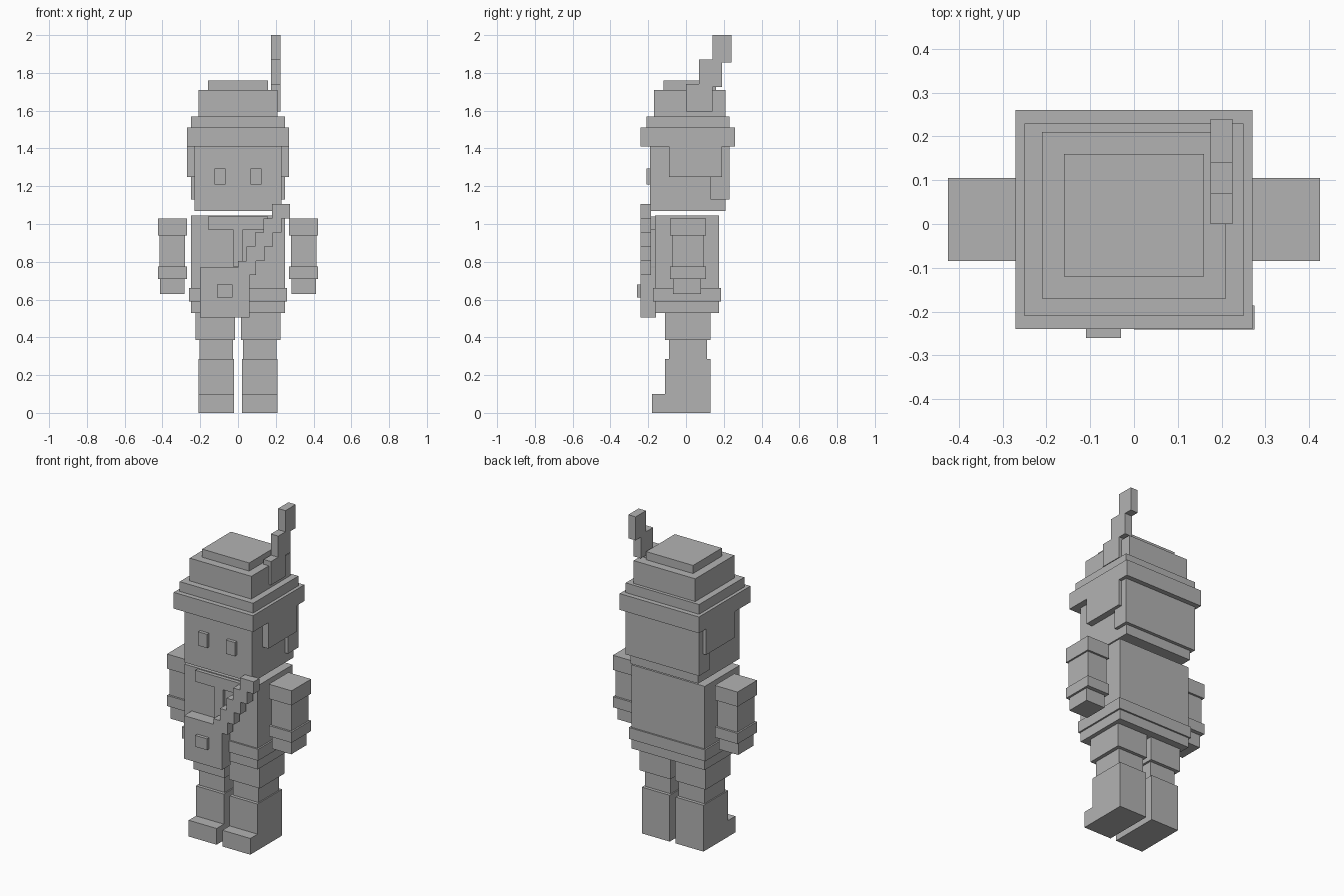
import bpy

default_cube = bpy.data.objects.get("Cube")
if default_cube:
    bpy.data.objects.remove(default_cube, do_unlink=True)

grey = bpy.data.materials.new("plain grey")
grey.use_nodes = True
grey.diffuse_color = (.45, .45, .45, 1)
shader = next(node for node in grey.node_tree.nodes if node.type == "BSDF_PRINCIPLED")
shader.inputs["Base Color"].default_value = grey.diffuse_color


def block(name, bottom, width, depth, height, x=0, y=0):
    """Add a block standing at the height bottom; return the height of its top."""
    top = bottom + height
    bpy.ops.mesh.primitive_cube_add(size=1, location=(x, y, (bottom + top) / 2))
    part = bpy.context.object
    part.name = name
    part.scale = (width, depth, height)
    bpy.ops.object.transform_apply(location=False, rotation=False, scale=True)
    part.data.materials.append(grey)
    return top


def pair(name, bottom, width, depth, height, x, y=0):
    """Add matching blocks on both sides; return the height of their tops."""
    block("right_" + name, bottom, width, depth, height, -x, y)
    return block("left_" + name, bottom, width, depth, height, x, y)


# Legs, stacked upwards from the ground
leg_x = .115
pair("boot_toe", bottom=0, width=.19, depth=.07, height=.1, x=leg_x, y=-.145)
boot_top = pair("boot", bottom=0, width=.19, depth=.24, height=.285, x=leg_x, y=.01)
shin_top = pair("shin", bottom=boot_top, width=.175, depth=.2, height=.1, x=leg_x, y=.01)
leg_top = pair("trouser_leg", bottom=shin_top, width=.21, depth=.24, height=.145,
               x=leg_x + .005, y=.01)

# Torso, stacked upwards from the legs
torso_depth = .34
skirt_top = block("tunic_skirt", bottom=leg_top, width=.5, depth=torso_depth,
                  height=.06, y=.005)
belt_top = block("belt", bottom=skirt_top, width=.52, depth=.36, height=.07, y=.005)
block("tunic", bottom=belt_top, width=.5, depth=torso_depth, height=.385, y=.005)

# Collar with the opening below it
opening_top = block("collar_opening", bottom=.775, width=.055, depth=.025,
                    height=.195, y=-.175)
block("collar", bottom=opening_top, width=.32, depth=.025, height=.07, y=-.175)

# Pouch and its clasp
pouch_x = -.07
block("pouch", bottom=.505, width=.26, depth=.08, height=.265, x=pouch_x, y=-.2)
block("pouch_clasp", bottom=.61, width=.08, depth=.02, height=.07, x=pouch_x, y=-.25)

# Strap stepping down from the left shoulder to the pouch
strap_height = .075
for step in range(5):
    block(f"strap_step_{step}", bottom=1.03 - step * strap_height, width=.095,
          depth=.055, height=strap_height, x=.228 - step * .045, y=-.213)

# Arms, stacked upwards from the hands
arm_x = .347
hand_top = pair("hand", bottom=.63, width=.13, depth=.15, height=.08, x=arm_x, y=.005)
cuff_top = pair("cuff", bottom=hand_top, width=.155, depth=.19, height=.065,
                x=arm_x, y=.01)
sleeve_top = pair("sleeve", bottom=cuff_top, width=.135, depth=.165, height=.165,
                  x=arm_x, y=.01)
pair("shoulder", bottom=sleeve_top, width=.155, depth=.19, height=.09, x=arm_x, y=.01)

# Head, eyes and hair
head_y = .01
head_top = block("head", bottom=1.07, width=.46, depth=.4, height=.34, y=head_y)
pair("eye", bottom=1.21, width=.06, depth=.02, height=.085, x=.095, y=-.2)
block("back_hair", bottom=1.13, width=.5, depth=.1, height=head_top - 1.13, y=.18)
pair("side_hair", bottom=1.25, width=.04, depth=.28, height=head_top - 1.25,
     x=.25, y=.05)

# Tiered hat, stacked upwards from the head
brim_top = block("hat_brim", bottom=head_top, width=.54, depth=.5, height=.1, y=head_y)
band_top = block("hat_band", bottom=brim_top, width=.5, depth=.44, height=.06, y=head_y)
crown_top = block("hat_crown", bottom=band_top, width=.42, depth=.38, height=.14, y=.02)
block("hat_top", bottom=crown_top, width=.32, depth=.28, height=.05, y=.02)

# Feather stepping up and back, each step shorter than the last
for step in range(3):
    block(f"feather_step_{step}", bottom=1.595 + step * .13, width=.05,
          depth=.14 - step * .02, height=.145, x=.2, y=.07 + step * .06)
